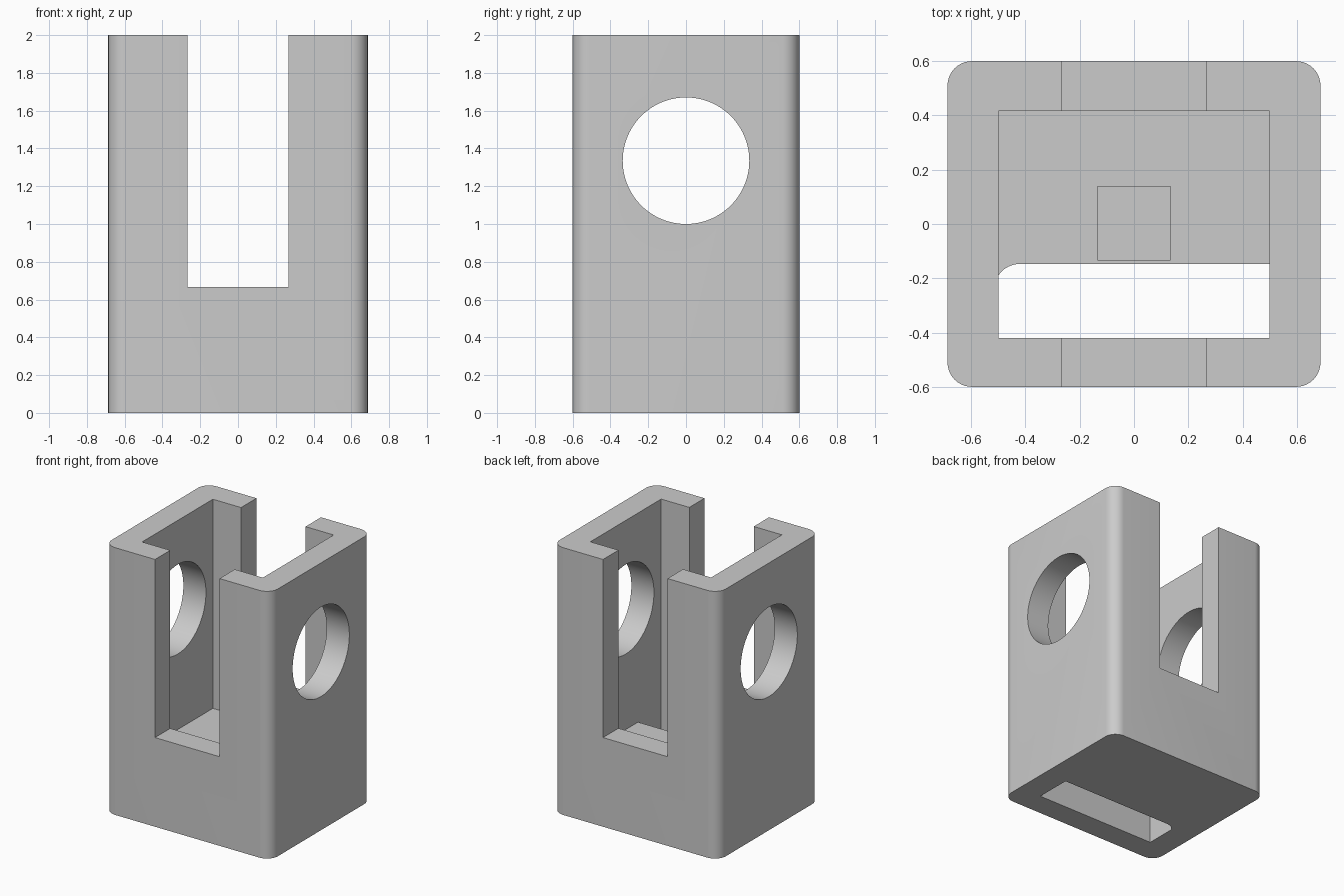
import bpy, bmesh, math

cube = bpy.data.objects.get("Cube")
if cube:
    bpy.data.objects.remove(cube, do_unlink=True)

grey = bpy.data.materials.new("light grey")
grey.use_nodes = True
colour = (0.6, 0.6, 0.6, 1)
grey.diffuse_color = colour
grey.node_tree.nodes["Principled BSDF"].inputs["Base Color"].default_value = colour


def prism(name, outline, z0, z1):
    """Extrude a flat outline from z0 up to z1."""
    bm = bmesh.new()
    face = bm.faces.new([bm.verts.new((x, y, z0)) for x, y in outline])
    up = bmesh.ops.extrude_face_region(bm, geom=[face])["geom"]
    for v in up:
        if isinstance(v, bmesh.types.BMVert):
            v.co.z = z1
    bmesh.ops.recalc_face_normals(bm, faces=bm.faces)
    mesh = bpy.data.meshes.new(name)
    bm.to_mesh(mesh)
    bm.free()
    mesh.materials.append(grey)
    obj = bpy.data.objects.new(name, mesh)
    bpy.context.collection.objects.link(obj)
    return obj


def rect(x0, x1, y0, y1):
    return [(x0, y0), (x1, y0), (x1, y1), (x0, y1)]


def arc(cx, cy, r, start, end, steps):
    angles = [math.radians(start + (end - start) * i / steps) for i in range(steps + 1)]
    return [(cx + r * math.cos(a), cy + r * math.sin(a)) for a in angles]


# Outer block with rounded upright corners
W, D, R = 0.687, 0.6, 0.09
outline = []
for i, (sx, sy) in enumerate([(1, 1), (-1, 1), (-1, -1), (1, -1)]):
    outline += arc(sx * (W - R), sy * (D - R), R, 90 * i, 90 * i + 90, 10)
body = prism("housing", outline, 0, 2)

FLOOR = 0.435
# Main cavity, front-to-back slot and small floor pocket
cutters = [
    prism("cavity_cutter", rect(-0.5, 0.5, -0.42, 0.417), FLOOR, 2.2),
    prism("slot_cutter", rect(-0.267, 0.267, -0.8, 0.8), 0.667, 2.2),
    prism("pocket_cutter", rect(-0.135, 0.135, -0.133, 0.138), FLOOR - 0.13, FLOOR + 0.1),
]
# Floor opening with one rounded corner
opening = [(-0.5, -0.42), (0.5, -0.42), (0.5, -0.147)]
opening += arc(-0.42, -0.243, 0.096, 90, 146, 8)
cutters.append(prism("opening_cutter", opening, -0.2, FLOOR + 0.1))

# Round hole through both side walls
bpy.ops.mesh.primitive_cylinder_add(vertices=96, radius=0.335, depth=2,
                                    location=(0, 0, 1.335),
                                    rotation=(0, math.pi / 2, 0))
hole = bpy.context.object
hole.name = "side_hole_cutter"
hole.data.materials.append(grey)
cutters.append(hole)

for cutter in cutters:
    cutter.hide_render = True
    mod = body.modifiers.new(cutter.name, "BOOLEAN")
    mod.operation = "DIFFERENCE"
    mod.solver = "EXACT"
    mod.object = cutter

# Apply the cuts, then remove the cutters
bpy.ops.object.select_all(action="DESELECT")
body.select_set(True)
bpy.context.view_layer.objects.active = body
for cutter in cutters:
    bpy.ops.object.modifier_apply(modifier=cutter.name)
for cutter in cutters:
    bpy.data.objects.remove(cutter, do_unlink=True)
bpy.ops.object.shade_smooth_by_angle(angle=math.radians(30))
